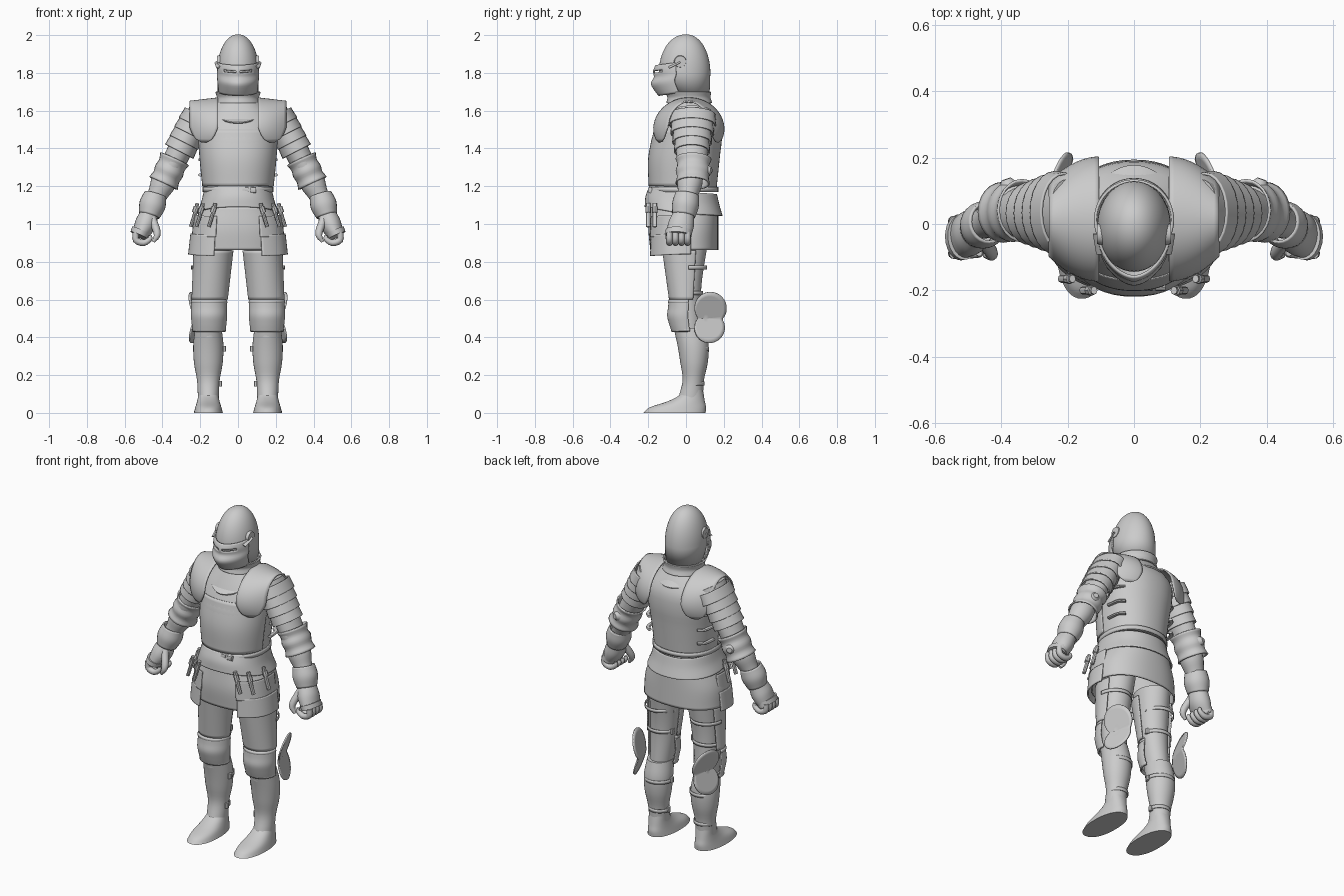
import bpy, bmesh, math
from mathutils import Vector

if "Cube" in bpy.data.objects:
    bpy.data.objects.remove(bpy.data.objects["Cube"])

grey = (.6, .6, .6, 1)
steel = bpy.data.materials.new("steel_grey")
steel.use_nodes = True
steel.diffuse_color = grey
steel.node_tree.nodes["Principled BSDF"].inputs["Base Color"].default_value = grey


def spline(keys, count):
    """Sample a smooth curve through evenly spaced keys; a single value stays constant."""
    keys = list(keys) if isinstance(keys, (tuple, list)) else [keys, keys]
    before, after = keys[0] * 2 - keys[1], keys[-1] * 2 - keys[-2]
    padded = [before] + keys + [after]
    samples = []
    for step in range(count):
        place = step / (count - 1) * (len(keys) - 1)
        i = min(int(place), len(keys) - 2)
        t = place - i
        p, q, r, s = padded[i:i + 4]
        enter, leave = (r - p) / 2, (s - q) / 2
        bend = (r - q) * 3 - enter * 2 - leave
        twist = (q - r) * 2 + enter + leave
        samples.append(q + (enter + (bend + twist * t) * t) * t)
    return samples


def skin(name, grid, closed=True, caps=False, thick=0, mirror=False, skip=None):
    """Skin rows of points into a smooth plate, optionally thickened and mirrored."""
    bm = bmesh.new()
    rows = [[bm.verts.new(point) for point in row] for row in grid]
    columns = len(rows[0])
    for i, (upper, lower) in enumerate(zip(rows, rows[1:])):
        for j in range(columns if closed else columns - 1):
            if skip is None or not skip(i, j):
                k = (j + 1) % columns
                bm.faces.new((upper[j], upper[k], lower[k], lower[j]))
    if caps:
        bm.faces.new(rows[0])
        bm.faces.new(rows[-1])
    bmesh.ops.remove_doubles(bm, verts=bm.verts, dist=.0002)
    bmesh.ops.recalc_face_normals(bm, faces=bm.faces)
    mesh = bpy.data.meshes.new(name)
    bm.to_mesh(mesh)
    bm.free()
    mesh.materials.append(steel)
    part = bpy.data.objects.new(name, mesh)
    bpy.context.collection.objects.link(part)
    bpy.ops.object.select_all(action='DESELECT')
    part.select_set(True)
    bpy.context.view_layer.objects.active = part
    bpy.ops.object.shade_smooth_by_angle(angle=math.radians(40))
    if thick:
        solid = part.modifiers.new("thickness", 'SOLIDIFY')
        solid.thickness, solid.offset = thick, 0
    if mirror:
        part.modifiers.new("mirror", 'MIRROR')


def shell(name, z, width, front, back, center=0, arc=180, turn=0, grow=0,
          dip_front=0, dip_back=0, power=2, rows=17, columns=48, **options):
    """Upright loft of ovals. arc is half the covered angle, measured around turn from the front."""
    closed = arc == 180
    grid = []
    for h, c, w, f, b in zip(*(spline(keys, rows) for keys in (z, center, width, front, back))):
        row = []
        for j in range(columns if closed else columns + 1):
            angle = math.radians(turn + arc * (j * 2 / columns - 1))
            side, ahead = math.sin(angle), math.cos(angle)
            x = math.copysign(abs(side) ** (2 / power), side)
            y = math.copysign(abs(ahead) ** (2 / power), ahead)
            drop = dip_front if ahead > 0 else dip_back
            row.append((c + (w + grow) * x, (b - f) / 2 - ((f + b) / 2 + grow) * y, h - drop * abs(ahead)))
        grid.append(row)
    skin(name, grid, closed, **options)


def tube(name, path, across, deep=None, sides=24, rows=13, mirror=True, caps=True, thick=0):
    """Loft along a path, with one radius across it and another in depth."""
    points = spline([Vector(p) for p in path], rows)
    grid = []
    for i, (point, a, d) in enumerate(zip(points, spline(across, rows), spline(deep or across, rows))):
        heading = points[min(i + 1, rows - 1)] - points[max(i - 1, 0)]
        u = heading.cross(Vector((0, 1, 0))).normalized()
        v = u.cross(heading).normalized()
        turns = [math.tau * j / sides for j in range(sides)]
        grid.append([point + u * a * math.cos(t) + v * d * math.sin(t) for t in turns])
    skin(name, grid, True, caps, thick, mirror)


plate = .008  # usual sheet thickness

# Helmet: domed skull, pointed visor with eye slits, hinges
quarter = [math.pi * k / 32 for k in range(17)]
dome = [math.sin(a) ** .95 for a in quarter] + [.97]
shell("helmet_skull", [1.8 + .2 * math.cos(a) for a in quarter] + [1.7], [.107 * d for d in dome],
      [.14 * d for d in dome[:-1]] + [.09], [.125 * d for d in dome], rows=len(dome), thick=plate)
shell("visor", (1.86, 1.7), (.107, .109, .1), (.158, .17, .166, .182, .166, .142), .1, arc=80, power=1.75,
      dip_front=.02, thick=plate, skip=lambda i, j: i == 3 and 2 < abs(j - 23.5) < 14)
tube("visor_hinge", [(.09, -.03, 1.86), (.112, -.03, 1.86)], (.034, .03), rows=3)
tube("visor_arm", [(.105, -.03, 1.86), (.095, -.09, 1.83)], .02, .005)

# Neck collar with curved bib
shell("neck_collar", (1.7, 1.64), (.117, .108, .115), (.105, .095, .1), (.13, .126, .135), thick=plate)
shell("collar_bib", (1.65, 1.61), (.11, .135), (.1, .165), (.13, .175), dip_front=.075, dip_back=.03, thick=plate)

# Breastplate and backplate, side straps, belt with buckle
neck, waist = 1.65, 1.17
shell("breast_and_back_plate", (neck, waist), (.11, .2, .21, .2, .19, .18), (.09, .14, .18, .195, .2, .185),
      (.12, .18, .19, .18, .17, .16), power=2.2, caps=True)
shell("breastplate_overlap", (1.5, 1.2), (.21, .2, .185), (.165, .195, .193), (.19, .18, .165),
      arc=84, grow=.003, power=2.2, thick=plate / 2)
shell("belt", (waist + .025, waist), .183, .193, .167, rows=2, power=2.2, thick=plate)
for x in (.04, .08):
    tube("belt_buckle", [(x - .015, -.19, 1.18), (x + .015, -.19, 1.18)], .017, .012, sides=8, mirror=False)
for z in (1.43, 1.34, 1.26):
    tube("side_strap", [(.2, .02, z), (.19, .09, z), (.16, .12, z)], plate, .012, sides=8)

# Hips: flared waist plate, lower skirt, overlapping thigh tassets
shell("waist_plate", (waist, 1.055), (.178, .192, .214), (.187, .21, .215), (.16, .173, .19),
      dip_front=-.035, dip_back=.012, power=2.2, thick=plate)
shell("lower_skirt", (1.09, .862), (.19, .235, .245), (.185, .195, .185), .167, power=2.3, thick=plate)
for top, width in ((1.05, .228), (.95, .248)):
    shell("tasset_plate", (top, top - .11), (width, width + .012), (.198, .202), .15, arc=39, turn=65,
          dip_front=.01, power=2.3, columns=24, mirror=True, thick=plate)

# Hanging straps and their buckles
for x, y in ((.135, -.2), (.2, -.165), (.23, -.06)):
    tube("tasset_strap", [(x - .015, y, 1.11), (x, y, 1.05), (x + .02, y, .985)], .01, .012, sides=8)
    tube("strap_buckle", [(x - .01, y, 1.09), (x, y, 1.06)], .015, .015, sides=8)

# Legs: inner leg, thigh plate, knee plate with raised rims
shell("inner_leg", (.9, .4), (.1, .083, .065), (.115, .078, .06), (.12, .085, .09), center=(.125, .155),
      grow=-.005, mirror=True, caps=True)
shell("thigh_plate", (.86, .6), (.102, .092), (.122, .086), (.114, .08), center=(.13, .15),
      arc=106, turn=12, mirror=True, thick=plate)
shell("knee_plate", (.6, .43), (.089, .091, .092, .088, .083), (.088, .091, .096, .086, .072), .085,
      center=.153, arc=100, mirror=True, thick=plate)
for z, width, front in ((.59, .089, .088), (.44, .082, .07)):
    shell("knee_rim", (z + plate, z - plate), (width, width + .005), (front, front + .005), .085,
          center=.153, arc=100, rows=2, mirror=True, thick=plate)

# Two-lobed knee wing, folded along its middle
wing = []
lobes = ((Vector((.03, .055)), .085), (Vector((.025, -.05)), .08))
for k in range(7):
    row = []
    for j in range(48):
        ray = Vector((math.cos(math.tau * j / 48), math.sin(math.tau * j / 48)))
        reach = max(ray.dot(c) + math.sqrt(ray.dot(c) ** 2 - c.length_squared + r * r) for c, r in lobes)
        u, v = ray * reach * k / 6
        row.append((.215 + (abs(v) - u) * .3, .1 + u, .5 + v))
    wing.append(row)
skin("knee_wing", wing, thick=plate, mirror=True)

# Greave, foot and leg straps
shell("greave", (.45, .08), (.07, .08, .076, .06, .055), (.065, .045, .03, .018, .04),
      (.1, .12, .115, .095, .09), center=.157, mirror=True, caps=True)
shell("foot", (.12, 0), (.053, .054, .06, .069, .077), (.015, .04, .1, .19, .225),
      (.09, .095, .1, .106, .104), center=.157, power=2.2, mirror=True, caps=True)
for z, width, front, back in ((.77, .094, .1, .11), (.635, .086, .08, .088), (.34, .081, .04, .121),
                              (.155, .06, .02, .095)):
    shell("leg_strap", (z + .01, z - .01), width, front, back, center=.152, arc=85, turn=180, rows=2,
          mirror=True, thick=plate / 2)
    tube("leg_buckle", [(.157 - width, .03, z + .015), (.157 - width, .03, z - .015)], .013, sides=8)

# Shoulder plate arching from chest to back with rounded ends
arch = []
for k in range(33):
    t = k / 32
    swing = math.radians(-25 + 230 * t)
    half = .015 + .06 * min(1, math.sqrt(abs(math.sin(math.pi * t)) * 2.5))
    row = []
    for j in range(11):
        x = .18 + half * (j / 5 - 1)
        slope = (x - .1) / .15
        row.append((x, .015 - .185 * (1 - .38 * slope ** 2) * math.cos(swing),
                    1.5 + (.167 - .018 * slope) * math.sin(swing)))
    arch.append(row)
skin("shoulder_plate", arch, closed=False, thick=plate, mirror=True)

# Upper arm with overlapping lames
shoulder, elbow, wrist = Vector((.2, .035, 1.6)), Vector((.367, .03, 1.275)), Vector((.458, 0, 1.09))
tube("upper_arm", [shoulder, elbow], (.06, .065, .062), (.1, .088, .075))
for k in range(4):
    t, deep = .06 + .145 * k, .122 - .01 * k
    tube("shoulder_lame", [shoulder.lerp(elbow, t), shoulder.lerp(elbow, t + .17)], (.076, .081),
         (deep - .005, deep), caps=False, thick=plate)

# Elbow plate flared at both ends, with its point
tube("elbow_plate", [(.335, .04, 1.345), (.395, .035, 1.215)], (.08, .07, .075, .07, .08),
     (.092, .08, .088, .08, .088), caps=False, thick=plate)
tube("elbow_point", [(.355, .05, 1.28), (.385, .135, 1.285)], (.06, .045, .015))

# Forearm and flared gauntlet cuff
tube("forearm", [elbow, wrist], (.06, .066, .052, .045))
tube("gauntlet_cuff", [(.437, .006, 1.155), (.47, -.012, 1.045)], (.056, .066, .052), (.06, .067, .057),
     caps=False, thick=plate)

# Hand: back plate, knuckle band, curled fingers and thumb
tube("hand_plate", [(.468, -.01, 1.06), (.49, -.025, 1), (.52, -.04, .94)], (.047, .056, .042), (.054, .068, .066))
tube("knuckle_band", [(.512, -.038, .965), (.523, -.04, .94)], (.053, .05), .07, rows=3)
for k in range(4):
    y = -.088 + .032 * k
    tube("finger", [(.54, y, .955), (.54, y, .915), (.5, y, .9), (.467, y, .92), (.466, y, .94)],
         (.017, .017, .009), sides=10)
tube("thumb", [(.455, -.05, 1.03), (.428, -.09, .95), (.448, -.095, .905)], (.022, .019, .008), sides=10)
